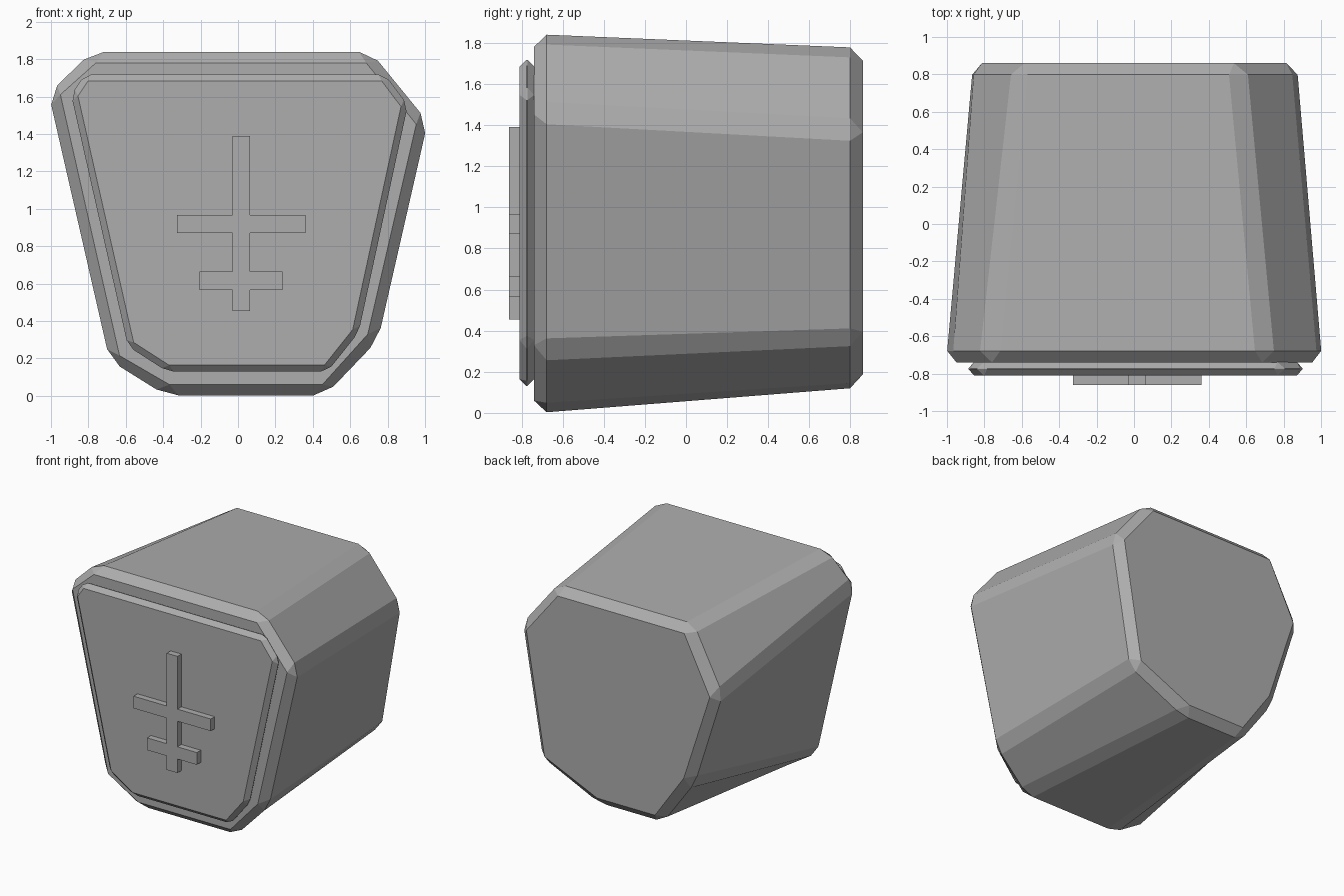
import bpy, bmesh

if "Cube" in bpy.data.objects:
    bpy.data.objects.remove(bpy.data.objects["Cube"])

stone = bpy.data.materials.new("stone_grey")
stone.diffuse_color = (0.42, 0.42, 0.42, 1)
stone.use_nodes = True
stone.node_tree.nodes["Principled BSDF"].inputs["Base Color"].default_value = stone.diffuse_color


def loft(name, front, back, y0, y1, bevel=0.0):
    """Solid between two matching (x, z) outlines, with optional chamfers."""
    bm = bmesh.new()
    a = [bm.verts.new((x, y0, z)) for x, z in front]
    b = [bm.verts.new((x, y1, z)) for x, z in back]
    bm.faces.new(a)
    bm.faces.new(b[::-1])
    n = len(a)
    for i in range(n):
        j = (i + 1) % n
        bm.faces.new((a[i], b[i], b[j], a[j]))
    bmesh.ops.recalc_face_normals(bm, faces=bm.faces)
    me = bpy.data.meshes.new(name)
    bm.to_mesh(me)
    bm.free()
    me.materials.append(stone)
    ob = bpy.data.objects.new(name, me)
    bpy.context.collection.objects.link(ob)
    if bevel:
        m = ob.modifiers.new("chamfer", 'BEVEL')
        m.width = bevel
        m.segments = 1
        m.limit_method = 'NONE'
        m.use_clamp_overlap = False
    return ob


def along(p, q, t):
    return [(a + (c - a) * t, b + (d - b) * t) for (a, b), (c, d) in zip(p, q)]


# Block: irregular octagon tapering to the back (outlines at y = -0.68 and 0.80)
near = [(-0.777, 1.84), (0.709, 1.84), (1.015, 1.465), (0.749, 0.302),
        (0.468, 0.003), (-0.382, 0.003), (-0.686, 0.188), (-1.013, 1.619)]
far = [(-0.63, 1.778), (0.57, 1.778), (0.885, 1.385), (0.71, 0.35),
       (0.21, 0.12), (-0.36, 0.12), (-0.64, 0.51), (-0.885, 1.28)]
t = 0.06 / 1.48
loft("stone_block", along(near, far, -t), along(near, far, 1 + t), -0.74, 0.86, 0.062)

# Raised front panel
panel = [(-0.82, 1.718), (0.785, 1.718), (0.908, 1.555), (0.645, 0.34),
         (0.478, 0.13), (-0.378, 0.13), (-0.588, 0.265), (-0.892, 1.61)]
loft("front_panel", panel, panel, -0.81, -0.738, 0.034)

# Raised upright with two crossbars, traced as a single outline
l, r = -0.03, 0.065
rows = [(0.87, 0.967, -0.325, 0.36), (0.567, 0.665, -0.205, 0.237)]
right = [(r, 1.39)]
left = [(l, 1.39)]
for z0, z1, x0, x1 in rows:
    right += [(r, z1), (x1, z1), (x1, z0), (r, z0)]
    left += [(l, z1), (x0, z1), (x0, z0), (l, z0)]
right.append((r, 0.455))
left.append((l, 0.455))
mark = right + left[::-1]
loft("raised_bars", mark, mark, -0.86, -0.808)
